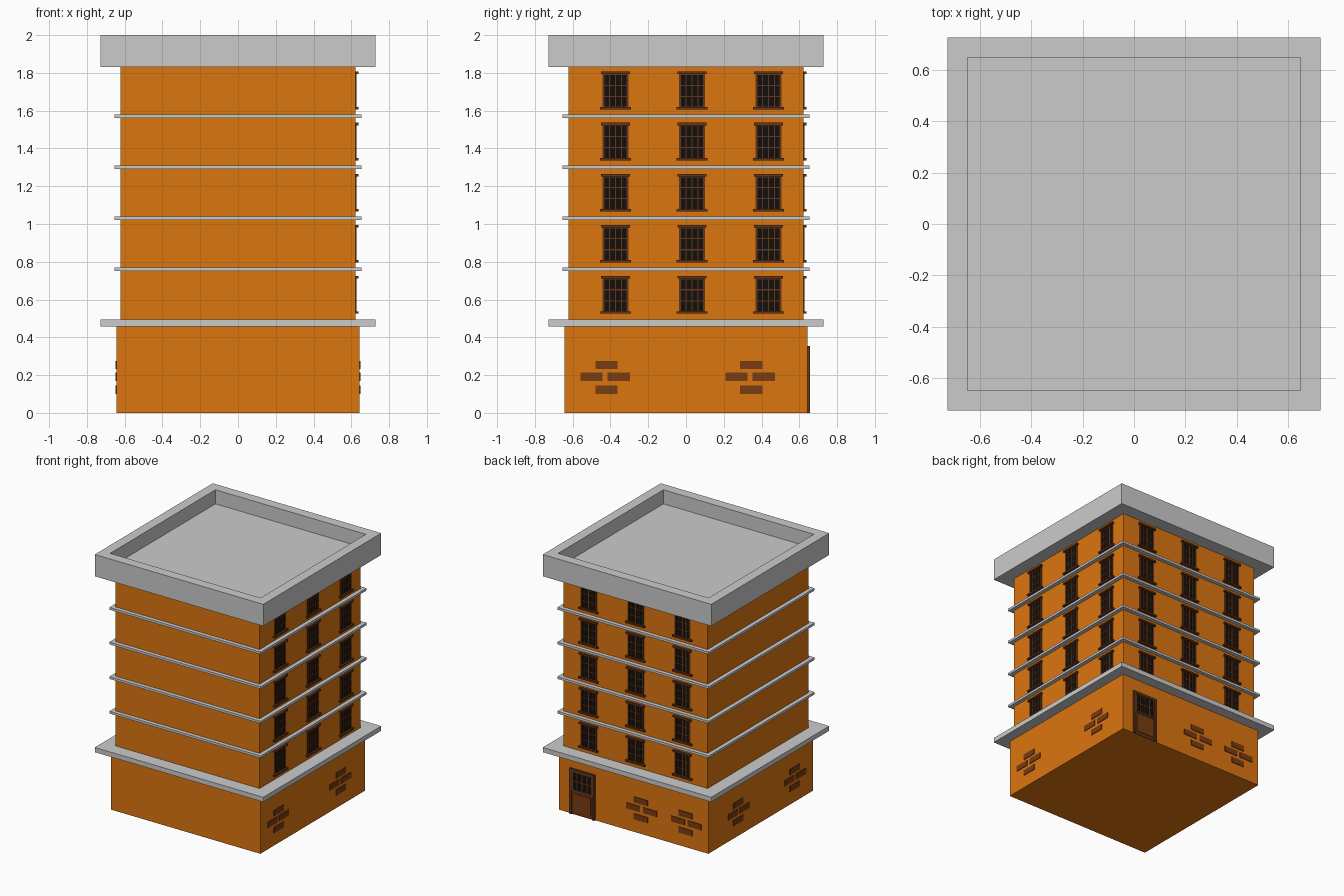
import bpy, bmesh
from mathutils import Matrix, Vector

if "Cube" in bpy.data.objects:
    bpy.data.objects.remove(bpy.data.objects["Cube"])


def material(name, rgb):
    m = bpy.data.materials.new(name)
    m.diffuse_color = (*rgb, 1)
    m.use_nodes = True
    m.node_tree.nodes["Principled BSDF"].inputs["Base Color"].default_value = m.diffuse_color
    return m


ORANGE = material("orange_wall", (0.72, 0.18, 0.005))
BRICK = material("brick_brown", (0.19, 0.045, 0.006))
WOOD = material("dark_wood", (0.13, 0.035, 0.008))
GLASS = material("dark_glass", (0.006, 0.005, 0.004))


def add_box(bm, lo, hi):
    lo, hi = Vector(lo), Vector(hi)
    bmesh.ops.create_cube(bm, size=1, matrix=Matrix.Translation((lo + hi) / 2)
                          @ Matrix.Diagonal((*(hi - lo), 1)))


def finish(bm, name, mat=None):
    bmesh.ops.recalc_face_normals(bm, faces=bm.faces)
    me = bpy.data.meshes.new(name)
    bm.to_mesh(me)
    bm.free()
    ob = bpy.data.objects.new(name, me)
    bpy.context.collection.objects.link(ob)
    if mat:
        me.materials.append(mat)
    return ob


def block(name, half, z0, z1, mat=None):
    bm = bmesh.new()
    add_box(bm, (-half, -half, z0), (half, half, z1))
    return finish(bm, name, mat)


def face_box(bm, side, u0, u1, d0, d1, z0, z1):
    """Box on a facade: u runs along the wall, d is distance from the centre."""
    if side == "back":
        add_box(bm, (u0, d0, z0), (u1, d1, z1))
    else:
        s = 1 if side == "right" else -1
        a, b = sorted((s * d0, s * d1))
        add_box(bm, (a, u0, z0), (b, u1, z1))


def grid_frame(bm, side, u0, u1, z0, z1, d0, d1, cols, rows, edge, bar):
    """Outer frame plus glazing bars."""
    for i in range(cols + 1):
        w = edge if i in (0, cols) else bar
        c = u0 + edge / 2 + (u1 - u0 - edge) * i / cols
        face_box(bm, side, c - w / 2, c + w / 2, d0, d1, z0, z1)
    for j in range(rows + 1):
        w = edge if j in (0, rows) else bar
        c = z0 + edge / 2 + (z1 - z0 - edge) * j / rows
        face_box(bm, side, u0, u1, d0, d1 - 0.0005, c - w / 2, c + w / 2)


# Main masses and ledges
WALL, BASE = 0.622, 0.644
block("ground_floor", BASE, 0, 0.46, ORANGE)
block("upper_walls", WALL, 0.49, 1.84, ORANGE)
block("main_ledge", 0.727, 0.458, 0.495)
for i in range(4):
    z = 0.76 + 0.27 * i
    block(f"floor_ledge_{i + 1}", 0.653, z - 0.009, z + 0.009)

# Roof slab with sunken top
bm = bmesh.new()
add_box(bm, (-0.727, -0.727, 1.83), (0.727, 0.727, 2.0))
bm.normal_update()
top = [f for f in bm.faces if f.normal.z > 0.9]
bmesh.ops.inset_region(bm, faces=top, thickness=0.11)
bmesh.ops.translate(bm, vec=(0, 0, -0.11), verts=list(
    {v for f in top for v in f.verts}))
roof = finish(bm, "roof_parapet")
# Separate straight rim wall: keep the recess sides vertical
# (inset ring is lowered through a second coincident loop)
bpy.data.objects.remove(roof)
bm = bmesh.new()
add_box(bm, (-0.727, -0.727, 1.83), (0.727, 0.727, 2.0))
bm.normal_update()
top = [f for f in bm.faces if f.normal.z > 0.9]
bmesh.ops.inset_region(bm, faces=top, thickness=0.11)
pit = bmesh.ops.extrude_face_region(bm, geom=top)
bmesh.ops.delete(bm, geom=top, context="FACES_ONLY")
bmesh.ops.translate(bm, vec=(0, 0, -0.11), verts=[
    g for g in pit["geom"] if isinstance(g, bmesh.types.BMVert)])
finish(bm, "roof_parapet")

# Windows on the right and back walls
frames, panes = bmesh.new(), bmesh.new()
for side, centres in (("right", (-0.373, 0.032, 0.437)),
                      ("back", (-0.408, -0.003, 0.402))):
    for c in centres:
        for floor in range(5):
            z = 0.525 + 0.2705 * floor
            face_box(panes, side, c - 0.066, c + 0.066, 0.61, 0.6235, z, z + 0.19)
            grid_frame(frames, side, c - 0.068, c + 0.068, z + 0.005, z + 0.19,
                       0.61, 0.627, 4, 3, 0.009, 0.006)
            face_box(frames, side, c - 0.083, c + 0.083, 0.61, 0.639, z, z + 0.013)
            face_box(frames, side, c - 0.077, c + 0.077, 0.61, 0.639,
                     z + 0.186, z + 0.2)
finish(frames, "window_frames", WOOD)
finish(panes, "window_panes", GLASS)

# Exposed brick clusters
bm = bmesh.new()
for side, centres in (("right", (-0.428, 0.339)), ("left", (-0.425, 0.272)),
                      ("back", (-0.454, -0.069))):
    for c in centres:
        for du, z in ((0.007, 0.254), (-0.072, 0.191), (0.072, 0.191),
                      (0.007, 0.122)):
            face_box(bm, side, c + du - 0.059, c + du + 0.059,
                     0.63, BASE + 0.005, z - 0.022, z + 0.022)
finish(bm, "exposed_bricks", BRICK)

# Door on the back: leaf, frame, glazing, lower panel
bm = bmesh.new()
face_box(bm, "back", 0.335, 0.547, 0.63, 0.648, 0, 0.35)
grid_frame(bm, "back", 0.352, 0.530, 0.185, 0.338, 0.63, 0.653, 4, 2, 0.01, 0.008)
for u in (0.332, 0.530):
    face_box(bm, "back", u, u + 0.02, 0.63, 0.657, 0, 0.355)
face_box(bm, "back", 0.332, 0.55, 0.63, 0.6565, 0.336, 0.355)
finish(bm, "door_frame", WOOD)
bm = bmesh.new()
face_box(bm, "back", 0.357, 0.525, 0.63, 0.650, 0.19, 0.333)
finish(bm, "door_glass", GLASS)
bm = bmesh.new()
face_box(bm, "back", 0.367, 0.515, 0.63, 0.652, 0.025, 0.165)
finish(bm, "door_panel", BRICK)
